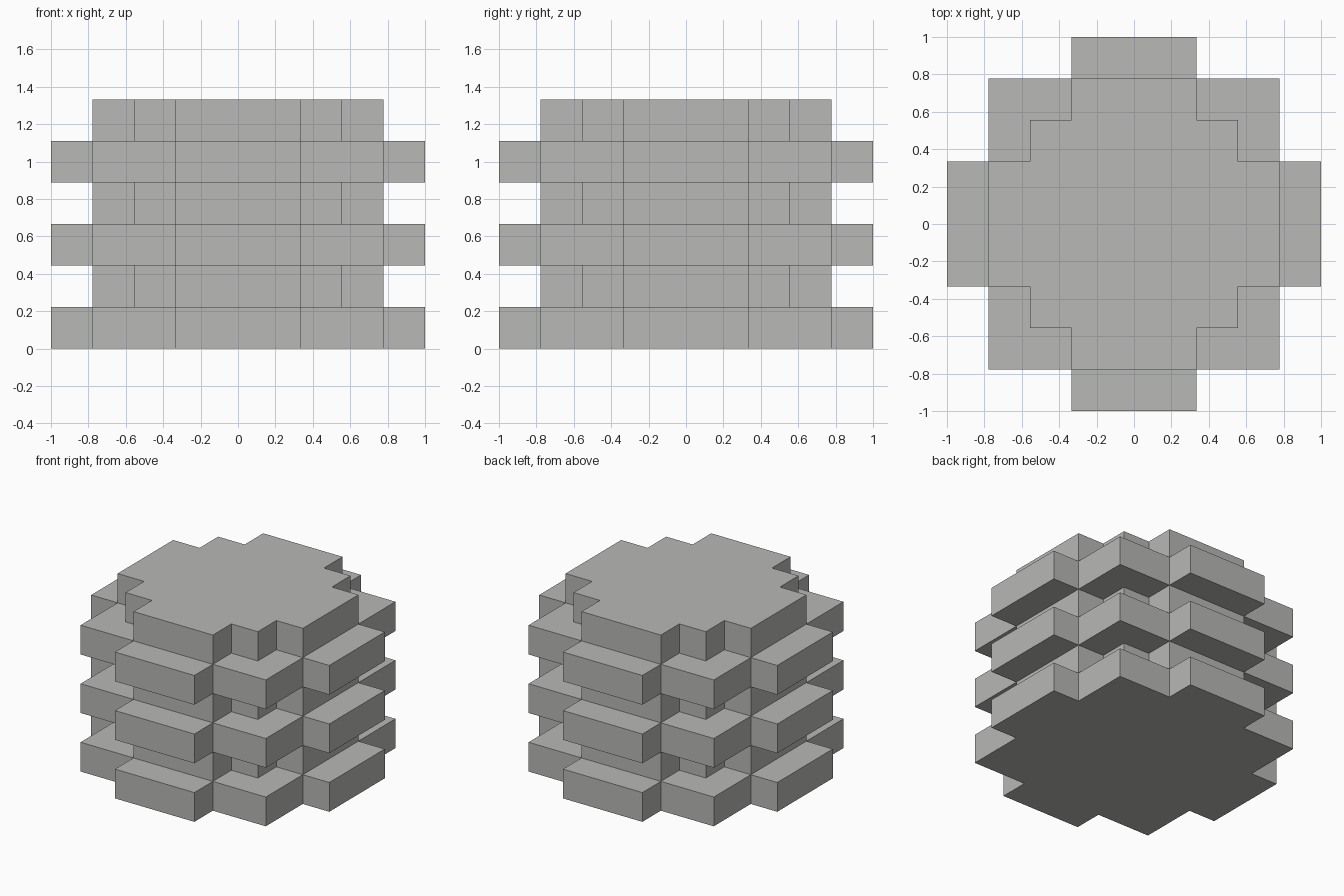
import bpy
import bmesh

cube = bpy.data.objects.get("Cube")
if cube:
    bpy.data.objects.remove(cube, do_unlink=True)

UNIT = 1 / 9
LAYER = 2 * UNIT

# One quarter of each stepped outline, in units
WIDE = [(9, 3), (7, 3), (7, 7), (3, 7), (3, 9)]
NARROW = [(7, 3), (5, 3), (5, 5), (3, 5), (3, 7)]

grey = bpy.data.materials.new("warm grey")
grey.use_nodes = True
colour = (0.48, 0.48, 0.47, 1)
grey.diffuse_color = colour
grey.node_tree.nodes["Principled BSDF"].inputs["Base Color"].default_value = colour


def ring(bm, quarter, z):
    """Turn the quarter outline around z to a full loop of vertices."""
    verts, points = [], quarter
    for _ in range(4):
        verts += [bm.verts.new((x * UNIT, y * UNIT, z)) for x, y in points]
        points = [(-y, x) for x, y in points]
    return verts


# Alternating wide and narrow layers, lofted into one closed skin
bm = bmesh.new()
rings = []
for i in range(6):
    outline = NARROW if i % 2 else WIDE
    rings += [ring(bm, outline, i * LAYER), ring(bm, outline, (i + 1) * LAYER)]

for low, high in zip(rings, rings[1:]):
    for k in range(len(low)):
        n = (k + 1) % len(low)
        face = bm.faces.new((low[k], low[n], high[n], high[k]))
        # Ledge corners where the outlines meet have no area
        if face.calc_area() < 1e-6:
            bm.faces.remove(face)

# Flat bottom and top
bm.faces.new(rings[0][::-1])
bm.faces.new(rings[-1])
bm.edges.ensure_lookup_table()
loose = [e for e in bm.edges if not e.link_faces]
bmesh.ops.delete(bm, geom=loose, context="EDGES")
bmesh.ops.remove_doubles(bm, verts=bm.verts, dist=1e-4)

mesh = bpy.data.meshes.new("stepped_block")
bm.to_mesh(mesh)
bm.free()
mesh.materials.append(grey)
block = bpy.data.objects.new("stepped_block", mesh)
bpy.context.collection.objects.link(block)
